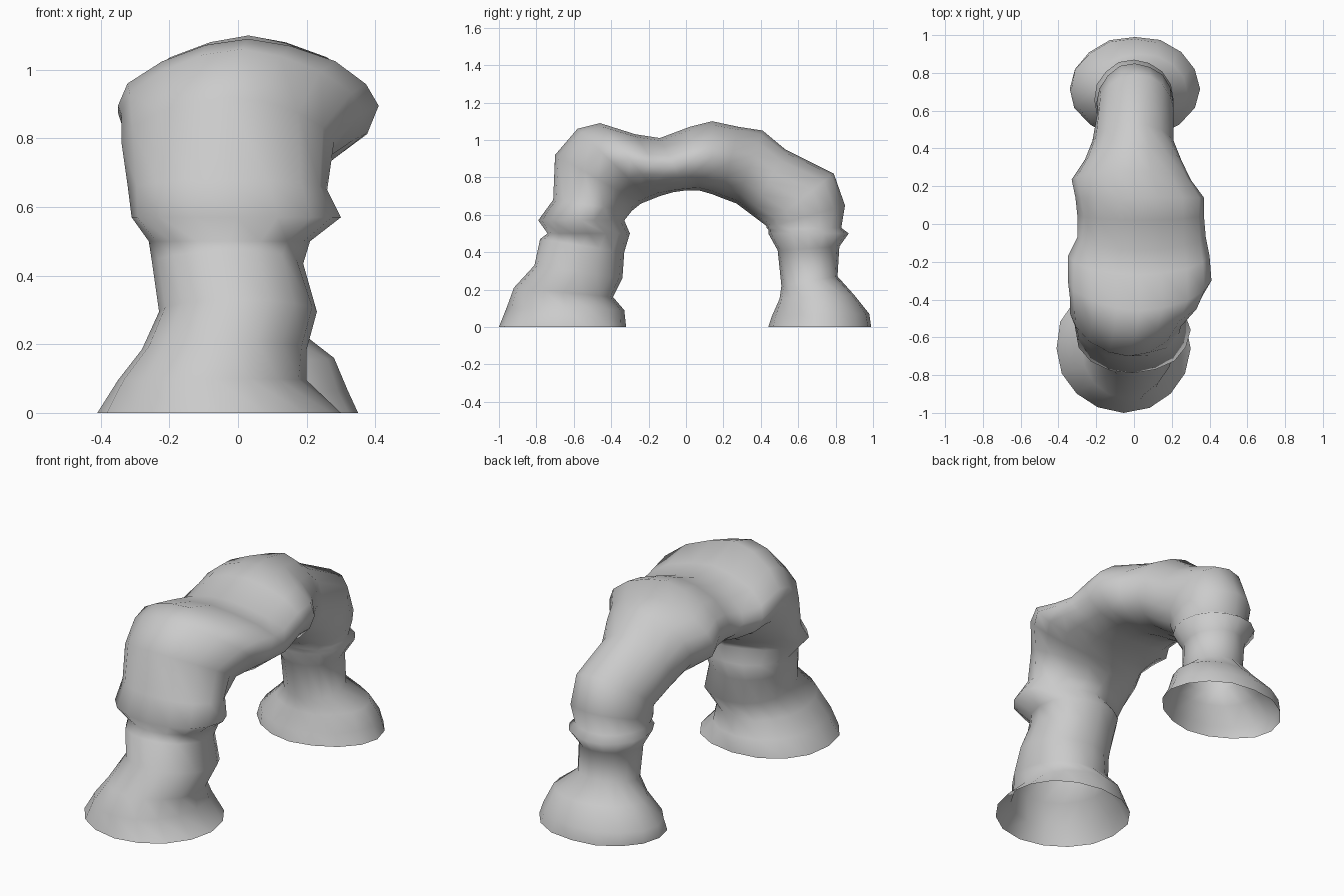
import bpy, bmesh, math, random
from mathutils import Vector

cube = bpy.data.objects.get("Cube")
if cube:
    bpy.data.objects.remove(cube)

random.seed(4)
SIDES = 16

# One colour of stone
stone = bpy.data.materials.new("grey stone")
stone.use_nodes = True
grey = (0.6, 0.6, 0.6, 1)
stone.diffuse_color = grey
stone.node_tree.nodes["Principled BSDF"].inputs["Base Color"].default_value = grey

# Rings along the arch, in hundredths:
# outer y, outer z, inner y, inner z, lowest x, highest x
FRONT_LEG = [
    (-100, 0, -32, 0, -41, 30),
    (-96, 10, -33, 9, -35, 20),
    (-92, 21, -39, 16, -28, 20),
    (-81, 33, -34, 26, -23, 23),
    (-78, 47, -33, 40, -25, 19),
    (-74, 50, -30, 50, -26, 21),
]
FRONT_LIP = [
    (-79, 57, -33, 57, -31, 30),
    (-71, 68, -29, 62, -32, 26),
]
SPAN = [
    (-70, 92, -24, 66, -34, 28),
    (-58, 106, -19, 68, -34, 36),
    (-46, 109, -14, 70, -35, 41),
    (-27, 103, -7, 72, -35, 40),
    (-14, 101, 0, 73, -30, 38),
    (2, 107, 7, 73, -30, 37),
    (14, 110, 14, 71, -31, 37),
    (28, 107, 19, 69, -33, 30),
    (41, 105, 27, 66, -26, 25),
    (53, 95, 35, 60, -22, 21),
]
REAR_LEG = [
    (79, 82, 43, 54, -19, 21),
    (85, 65, 43, 53, -20, 21),
    (83, 53, 44, 52, -18, 19),
    (87, 50, 44, 50, -21, 21),
    (82, 43, 49, 41, -16, 16),
    (81, 27, 51, 22, -15, 17),
]
REAR_FOOT = [
    (90, 17, 50, 15, -23, 28),
    (98, 7, 46, 6, -33, 32),
    (99, 0, 44, 0, -34, 35),
]
# Section, with the squareness of its outer and inner halves
SECTIONS = (
    (FRONT_LEG, 0.98, 0.92),
    (FRONT_LIP, 0.95, 1.25),
    (SPAN, 1.16, 0.95),
    (REAR_LEG, 1, 0.92),
    (REAR_FOOT, 1, 1.06),
)


def soften(v, power):
    """Circle coordinate, squarer below power 1 and more pointed above it."""
    return math.copysign(abs(v) ** power, v)


def make_ring(bm, row, outer_power, inner_power):
    oy, oz, iy, iz, x0, x1 = (v / 100 for v in row)
    outer, inner = Vector((0, oy, oz)), Vector((0, iy, iz))
    mid, half = (outer + inner) / 2, (outer - inner) / 2
    ring = []
    for i in range(SIDES):
        a = math.tau * i / SIDES
        power = outer_power if math.sin(a) > 0 else inner_power
        c, s = soften(math.cos(a), power), soften(math.sin(a), power)
        # weathered unevenness, kept off the four extreme points
        k = 1 if i % 4 == 0 else random.uniform(0.98, 1.02)
        p = mid + half * s * k
        p.x = (x0 + x1) / 2 + (x1 - x0) / 2 * c * k
        p.z = max(p.z, 0)
        ring.append(bm.verts.new(p))
    return ring


# Stone arch: one skin over all rings, open under the feet
bm = bmesh.new()
rings = [make_ring(bm, row, outer, inner)
         for section, outer, inner in SECTIONS for row in section]
for a, b in zip(rings, rings[1:]):
    for i in range(SIDES):
        j = (i + 1) % SIDES
        bm.faces.new((a[i], a[j], b[j], b[i]))
bmesh.ops.recalc_face_normals(bm, faces=bm.faces)
mesh = bpy.data.meshes.new("stone_arch")
bm.to_mesh(mesh)
bm.free()
mesh.materials.append(stone)
arch = bpy.data.objects.new("stone_arch", mesh)
bpy.context.collection.objects.link(arch)

# Smooth weathered shading
bpy.context.view_layer.objects.active = arch
arch.select_set(True)
bpy.ops.object.shade_smooth()
